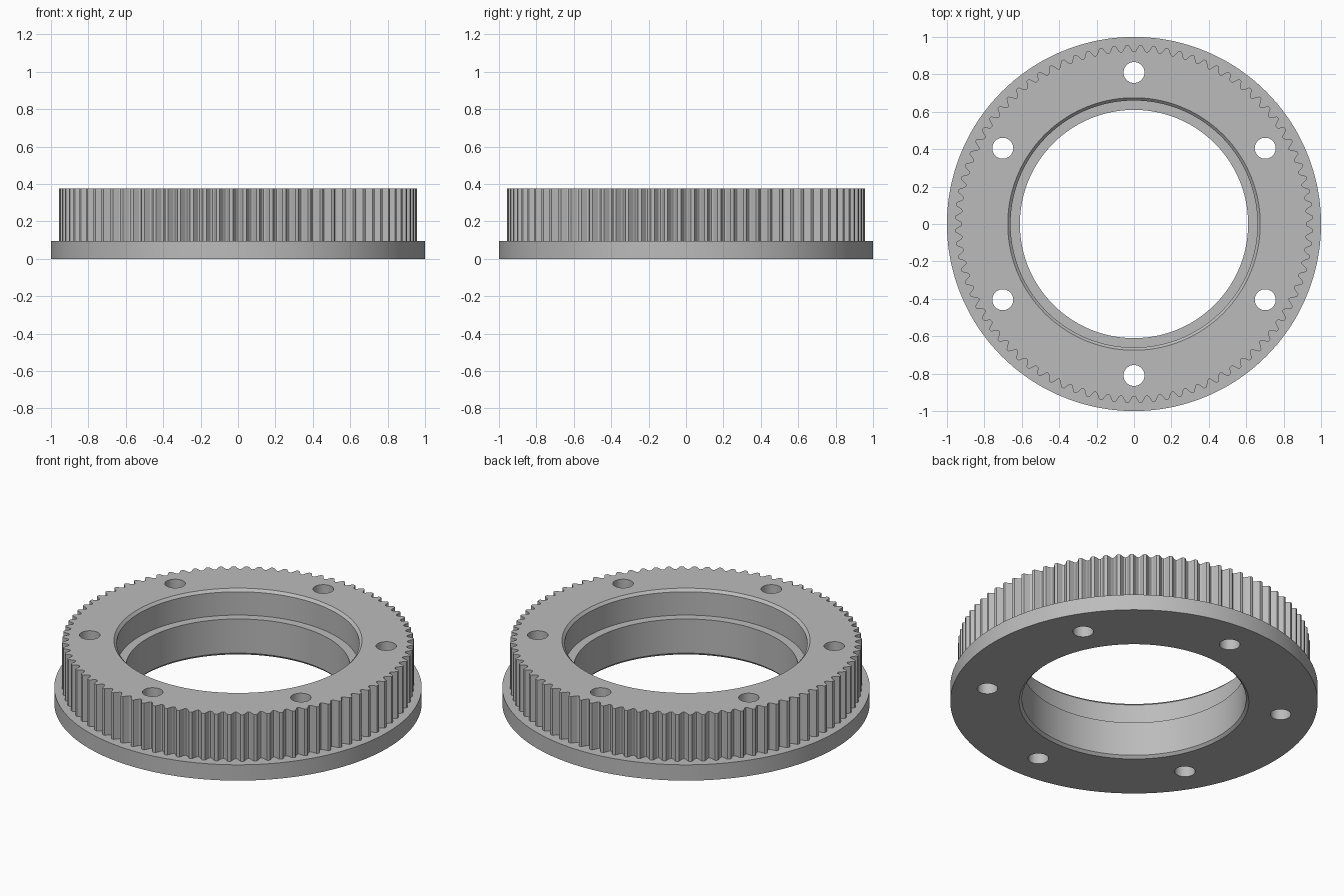
import bpy, bmesh, math
from math import sin, cos, pi

cube = bpy.data.objects.get("Cube")
if cube:
    bpy.data.objects.remove(cube)

TEETH = 84
STEPS = 8            # profile points per tooth
SEGMENTS = TEETH * STEPS

# Half-rounded groove, starting from the groove centre
TOOTH = [0.921, 0.925, 0.940, 0.955, 0.957, 0.955, 0.940, 0.925]

grey = bpy.data.materials.new("machined_grey")
grey.use_nodes = True
colour = (0.5, 0.5, 0.5, 1)
grey.diffuse_color = colour
grey.node_tree.nodes["Principled BSDF"].inputs["Base Color"].default_value = colour


def new_object(name, bm):
    bmesh.ops.recalc_face_normals(bm, faces=bm.faces)
    mesh = bpy.data.meshes.new(name)
    bm.to_mesh(mesh)
    bm.free()
    mesh.materials.append(grey)
    obj = bpy.data.objects.new(name, mesh)
    bpy.context.collection.objects.link(obj)
    return obj


# Closed section of the ring; None stands for the toothed outline
section = [
    (0.625, 0), (1.0, 0), (1.0, 0.095),         # flange
    (None, 0.095), (None, 0.375),               # toothed wall
    (0.675, 0.375), (0.66, 0.36),               # top chamfer
    (0.66, 0.22), (0.61, 0.22), (0.61, 0.015),  # stepped bore
]
bm = bmesh.new()
loops = []
for radius, z in section:
    loop = []
    for i in range(SEGMENTS):
        a = 2 * pi * i / SEGMENTS
        r = radius or TOOTH[i % STEPS]
        loop.append(bm.verts.new((r * cos(a), r * sin(a), z)))
    loops.append(loop)
for k, lower in enumerate(loops):
    upper = loops[(k + 1) % len(loops)]
    for i in range(SEGMENTS):
        j = (i + 1) % SEGMENTS
        bm.faces.new((lower[i], lower[j], upper[j], upper[i]))
ring = new_object("toothed_ring", bm)

# Six bolt holes
bm = bmesh.new()
for i in range(6):
    a = pi / 6 + i * pi / 3
    made = bmesh.ops.create_cone(bm, cap_ends=True, segments=48,
                                 radius1=0.056, radius2=0.056, depth=1)
    bmesh.ops.translate(bm, verts=made["verts"],
                        vec=(0.81 * cos(a), 0.81 * sin(a), 0.2))
cutter = new_object("bolt_hole_cutter", bm)
cutter.hide_render = True

holes = ring.modifiers.new("bolt_holes", "BOOLEAN")
holes.operation = "DIFFERENCE"
holes.solver = "EXACT"
holes.object = cutter
bpy.ops.object.select_all(action="DESELECT")
bpy.context.view_layer.objects.active = ring
ring.select_set(True)
bpy.ops.object.modifier_apply(modifier="bolt_holes")
bpy.data.objects.remove(cutter)
bpy.ops.object.shade_smooth_by_angle(angle=math.radians(30))
